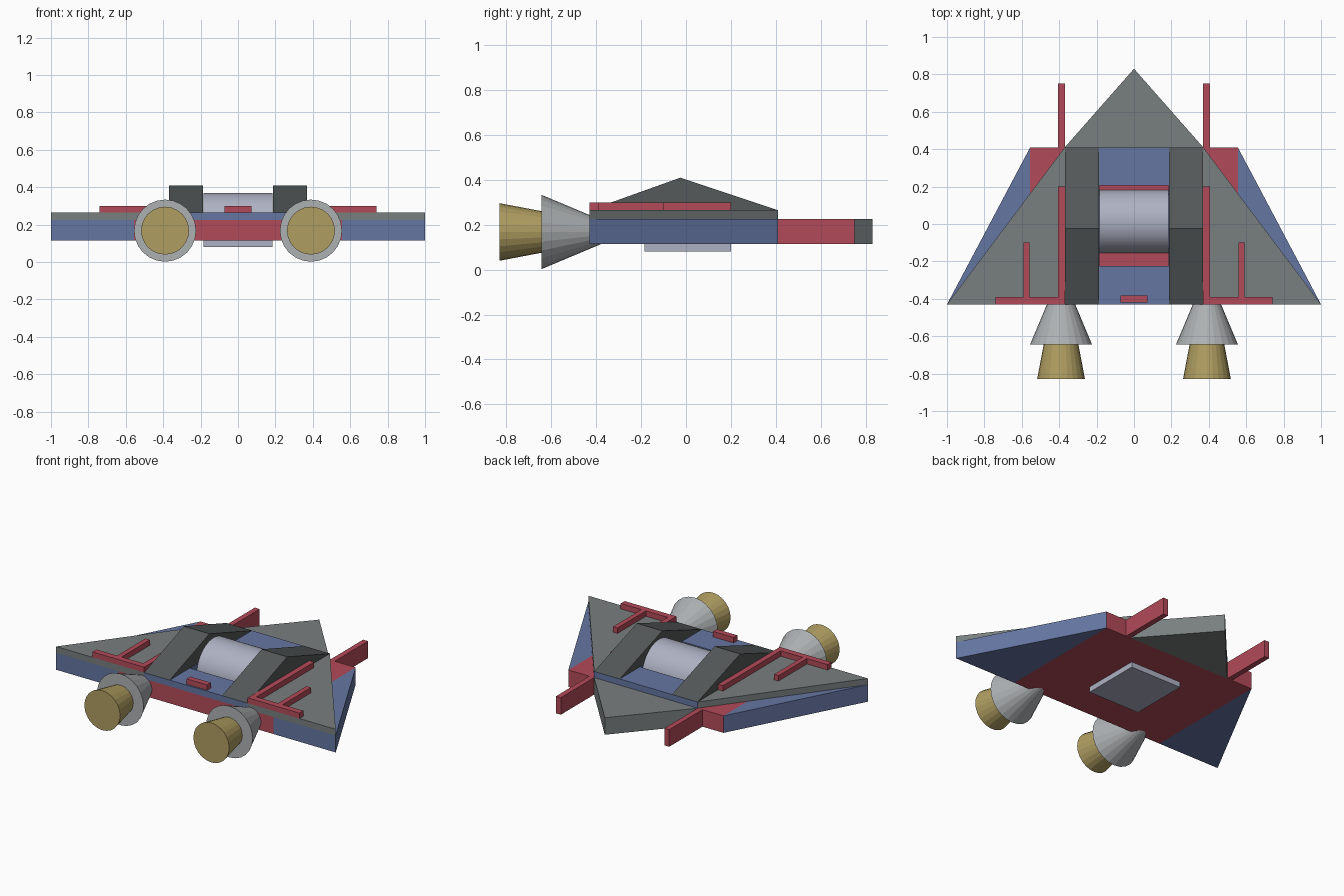
import bpy, bmesh, math
from mathutils import Matrix

if "Cube" in bpy.data.objects:
    bpy.data.objects.remove(bpy.data.objects["Cube"])


def mat(name, r, g, b):
    m = bpy.data.materials.new(name)
    m.diffuse_color = (r, g, b, 1)
    m.use_nodes = True
    m.node_tree.nodes["Principled BSDF"].inputs["Base Color"].default_value = m.diffuse_color
    return m


RED = mat("red", 0.45, 0.07, 0.10)
BLUE = mat("blue", 0.13, 0.18, 0.36)
GREY = mat("deck_grey", 0.19, 0.21, 0.21)
DARK = mat("dark_grey", 0.09, 0.10, 0.10)
PALE = mat("pale_grey", 0.42, 0.44, 0.54)
SILVER = mat("silver", 0.42, 0.44, 0.45)
GOLD = mat("gold", 0.43, 0.34, 0.12)


def finish(name, bm, material, smooth=False):
    bmesh.ops.recalc_face_normals(bm, faces=bm.faces)
    me = bpy.data.meshes.new(name)
    bm.to_mesh(me)
    bm.free()
    me.materials.append(material)
    ob = bpy.data.objects.new(name, me)
    bpy.context.collection.objects.link(ob)
    if smooth:
        bpy.context.view_layer.objects.active = ob
        ob.select_set(True)
        bpy.ops.object.shade_smooth_by_angle(angle=math.radians(30))
        ob.select_set(False)


def prism(name, pts, a, b, material, axis="z", flip=1, smooth=False):
    """Extrude a profile: xy points along z, or yz points along x."""
    bm = bmesh.new()
    if axis == "z":
        co = [(flip * x, y, a) for x, y in pts]
        vec = (0, 0, b - a)
    else:
        co = [(flip * a, y, z) for y, z in pts]
        vec = (flip * (b - a), 0, 0)
    face = bm.faces.new([bm.verts.new(c) for c in co])
    ext = bmesh.ops.extrude_face_region(bm, geom=[face], use_keep_orig=True)
    bmesh.ops.translate(bm, vec=vec, verts=[g for g in ext["geom"] if isinstance(g, bmesh.types.BMVert)])
    finish(name, bm, material, smooth)


def box(name, x0, x1, y0, y1, z0, z1, material, flip=1):
    prism(name, [(x0, y0), (x1, y0), (x1, y1), (x0, y1)], z0, z1, material, flip=flip)


def cone_y(name, x, z, y0, r0, y1, r1, material):
    """Cone or frustum along y, radius r0 at y0 and r1 at y1."""
    bm = bmesh.new()
    m = Matrix.Translation((x, (y0 + y1) / 2, z)) @ Matrix.Rotation(-math.pi / 2, 4, "X")
    bmesh.ops.create_cone(bm, cap_ends=True, segments=24, radius1=r0, radius2=r1,
                          depth=y1 - y0, matrix=m)
    finish(name, bm, material)


BACK, FRONT = -0.43, 0.41
LOW, MID, TOP, RAIL = 0.115, 0.225, 0.265, 0.30

# Hull, nose and belly panel
box("hull", -0.555, 0.555, BACK, FRONT, LOW, MID, RED)
prism("nose", [(-0.37, FRONT), (0.37, FRONT), (0, 0.83)], LOW, MID, GREY)
box("belly_panel", -0.185, 0.185, -0.185, 0.20, 0.08, LOW, PALE)

# Deck plates with a gap around the canopy
box("deck_front", -0.37, 0.37, 0.205, FRONT, MID, TOP, BLUE)
box("deck_back", -0.37, 0.37, BACK, -0.225, MID, TOP, BLUE)
for s in (-1, 1):
    box("deck_side", 0.185, 0.37, -0.225, 0.205, MID, TOP, BLUE, s)

# Rounded canopy and marker block
arc = [(0.013 + 0.17 * math.cos(math.pi * i / 24), 0.20 + 0.17 * math.sin(math.pi * i / 24))
       for i in range(25)]
prism("canopy", arc, -0.185, 0.185, PALE, axis="x", smooth=True)
box("marker_block", -0.073, 0.073, -0.42, -0.382, TOP, RAIL, RED)

for s, side in ((-1, "left"), (1, "right")):
    # Wings and roof wedges
    prism(side + "_wing", [(0.555, FRONT), (1, BACK), (0.555, BACK)], LOW, MID, BLUE, flip=s)
    prism(side + "_wing_deck", [(0.37, FRONT), (1, BACK), (0.37, BACK)], MID, TOP, GREY, flip=s)
    prism(side + "_wedge", [(BACK, TOP), (-0.025, 0.41), (FRONT, TOP)], 0.187, 0.37, DARK,
          axis="x", flip=s)
    # Red rails and front barrels
    box(side + "_long_rail", 0.37, 0.405, BACK, 0.20, TOP, RAIL, RED, s)
    box(side + "_short_rail", 0.56, 0.592, -0.39, -0.10, TOP, RAIL, RED, s)
    box(side + "_cross_rail", 0.405, 0.74, BACK, -0.39, TOP, RAIL, RED, s)
    box(side + "_front_barrel", 0.37, 0.405, FRONT, 0.75, LOW, MID, RED, s)
    # Engines
    cone_y(side + "_engine_cone", s * 0.39, 0.168, -0.645, 0.166, -0.25, 0.0, SILVER)
    cone_y(side + "_nozzle", s * 0.39, 0.168, -0.83, 0.128, -0.64, 0.092, GOLD)
